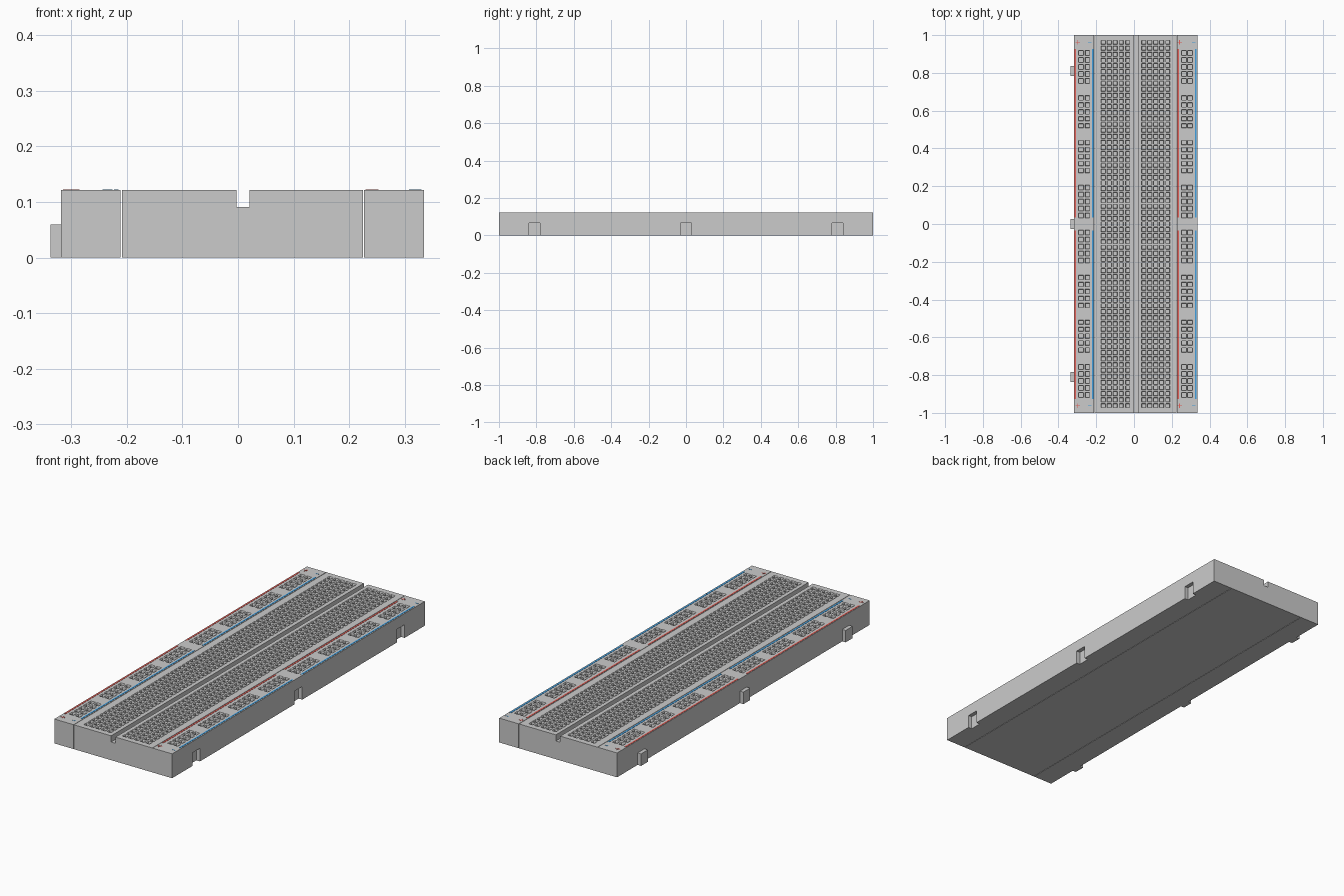
import bpy, bmesh

if "Cube" in bpy.data.objects:
    bpy.data.objects.remove(bpy.data.objects["Cube"])

TOP = 0.122
CLIP_YS = (-0.81, 0.0, 0.81)


def make_object(name, bm, colour=None):
    mesh = bpy.data.meshes.new(name)
    bm.to_mesh(mesh)
    bm.free()
    ob = bpy.data.objects.new(name, mesh)
    bpy.context.collection.objects.link(ob)
    if colour:
        mat = bpy.data.materials.get(colour[0]) or bpy.data.materials.new(colour[0])
        mat.diffuse_color = colour[1]
        mat.use_nodes = True
        mat.node_tree.nodes["Principled BSDF"].inputs["Base Color"].default_value = mat.diffuse_color
        mesh.materials.append(mat)
    return ob


def add_box(bm, x0, x1, y0, y1, z0, z1):
    vs = bmesh.ops.create_cube(bm, size=1)["verts"]
    for v in vs:
        v.co.x = x1 if v.co.x > 0 else x0
        v.co.y = y1 if v.co.y > 0 else y0
        v.co.z = z1 if v.co.z > 0 else z0


def boxes(name, dims, colour=None):
    bm = bmesh.new()
    for d in dims:
        add_box(bm, *d)
    return make_object(name, bm, colour)


def hole_lines(lo, centres, size, hi):
    """Grid lines in which every odd-numbered cell is a hole."""
    lines = [lo]
    for c in sorted(centres):
        lines += [c - size / 2, c + size / 2]
    return lines + [hi]


def perforated_block(name, x0, x1, cols, rows, size):
    """Solid block whose top carries a grid of funnel-mouthed square sockets."""
    xs = hole_lines(x0, cols, size, x1)
    ys = hole_lines(-1, rows, size, 1)
    bm = bmesh.new()
    grid = [[bm.verts.new((x, y, TOP)) for y in ys] for x in xs]
    holes = []
    for i in range(len(xs) - 1):
        for j in range(len(ys) - 1):
            f = bm.faces.new((grid[i][j], grid[i + 1][j],
                              grid[i + 1][j + 1], grid[i][j + 1]))
            if i % 2 and j % 2:
                holes.append(f)
    # outer walls and floor
    rim = [e for e in bm.edges if e.is_boundary]
    ext = bmesh.ops.extrude_edge_only(bm, edges=rim)["geom"]
    for v in ext:
        if isinstance(v, bmesh.types.BMVert):
            v.co.z = 0
    bmesh.ops.holes_fill(bm, edges=[e for e in bm.edges if e.is_boundary], sides=0)
    bmesh.ops.recalc_face_normals(bm, faces=bm.faces[:])
    # chamfered mouth, then straight shaft
    bmesh.ops.inset_individual(bm, faces=holes, thickness=0.003, depth=-0.004)
    shaft = bmesh.ops.extrude_discrete_faces(bm, faces=holes)["faces"]
    for f in shaft:
        for v in f.verts:
            v.co.z -= 0.03
    return make_object(name, bm)


def cut(target, cutter):
    mod = target.modifiers.new("cut", "BOOLEAN")
    mod.operation = "DIFFERENCE"
    mod.solver = "EXACT"
    mod.object = cutter
    cutter.hide_render = True
    cutter.hide_viewport = True


# centre terminal block: two banks of five columns, 63 rows
bank = [i * 0.0322 for i in range(5)]
cols = [-0.163 + b for b in bank] + [0.051 + b for b in bank]
rows = [(i - 31) * 0.031 for i in range(63)]
centre = perforated_block("terminal_block", -0.209, 0.225, cols, rows, 0.023)
cut(centre, boxes("channel_cutter", [(-0.003, 0.021, -1.1, 1.1, 0.091, 0.2)]))

# power rails: eight groups of five rows, two columns
rail_rows = [(g - 3.5) * 0.2376 + (k - 2) * 0.037 for g in range(8) for k in range(5)]
left = perforated_block("left_power_rail", -0.318, -0.211,
                        [-0.281, -0.247], rail_rows, 0.025)
right = perforated_block("right_power_rail", 0.227, 0.335,
                         [0.265, 0.297], rail_rows, 0.025)

# interlocking notches on the right, matching clips on the left
cut(right, boxes("notch_cutter", [(0.315, 0.4, y - 0.03, y + 0.03, -0.1, 0.066)
                                  for y in CLIP_YS]))
boxes("side_clips", [(-0.337, -0.317, y - 0.027, y + 0.027, 0, 0.06) for y in CLIP_YS])

# coloured polarity stripes and marks
RED = ("red_print", (0.8, 0.12, 0.1, 1))
BLUE = ("blue_print", (0.05, 0.35, 0.75, 1))
Z0, Z1 = TOP - 0.001, TOP + 0.001


def stripes(name, x, colour):
    boxes(name, [(x - 0.004, x + 0.004, a, b, Z0, Z1)
                 for a, b in ((-0.927, -0.034), (0.034, 0.927))], colour)


for side, red_x, blue_x in (("left", -0.311, -0.219), ("right", 0.233, 0.326)):
    stripes(side + "_red_stripes", red_x, RED)
    stripes(side + "_blue_stripes", blue_x, BLUE)

for side, px, mx in (("left", -0.297, -0.235), ("right", 0.241, 0.317)):
    plus, minus = [], []
    for y in (-0.962, 0.962):
        plus += [(px - 0.012, px + 0.012, y - 0.0015, y + 0.0015, Z0, Z1),
                 (px - 0.0015, px + 0.0015, y - 0.012, y + 0.012, Z0, Z1)]
        minus += [(mx - 0.009, mx + 0.009, y - 0.0015, y + 0.0015, Z0, Z1)]
    boxes(side + "_positive_marks", plus, RED)
    boxes(side + "_negative_marks", minus, BLUE)
